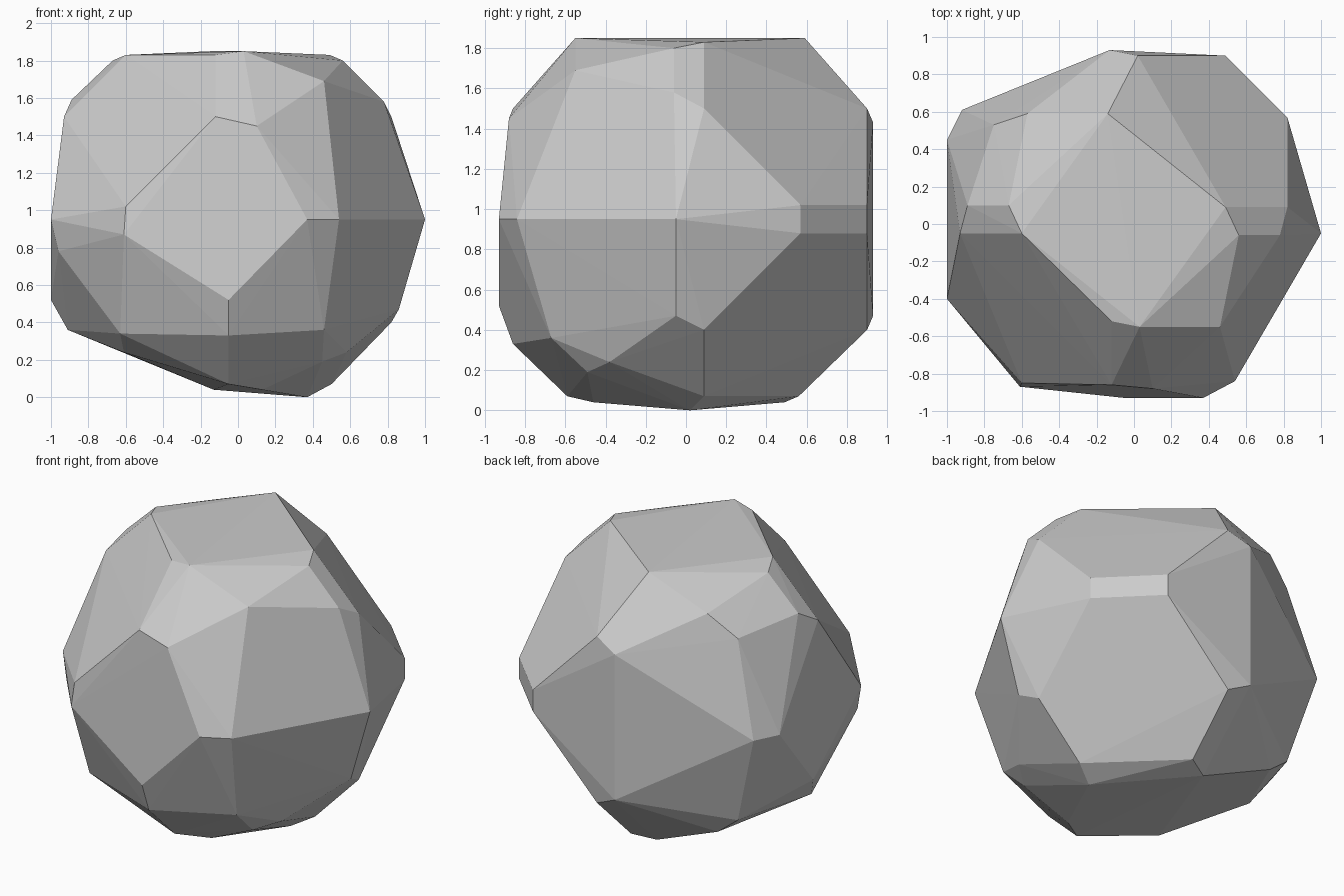
import bpy
import bmesh

default_cube = bpy.data.objects.get("Cube")
if default_cube:
    bpy.data.objects.remove(default_cube, do_unlink=True)

UNIT = 0.01      # corner positions are given in hundredths
MIDDLE = 95      # height of the widest belt


def make_material(name, color):
    material = bpy.data.materials.new(name)
    material.use_nodes = True
    material.diffuse_color = color
    material.node_tree.nodes["Principled BSDF"].inputs["Base Color"].default_value = color
    return material


def mirrored_about_belt(corners):
    """Repeat (x, y, height above belt) corners above and below the belt."""
    return [(x, y, MIDDLE + side * h) for x, y, h in corners for side in (1, -1)]


# Flat chipped faces on the back and right, matching above and below the belt
paired_corners = mirrored_about_belt([
    (82, 57, 7), (49, 90, 7), (2, 90, 55), (-13, 93, 48), (82, 9, 55), (-75, 53, 60),
])

# Broad face at the front
front_corners = [
    (-12, -86, 150), (10, -88, 145), (37, -93, 95), (54, -84, 95),
    (-5, -93, 52), (-61, -87, 87), (-60, -85, 102),
]

# Crown of the rock
top_corners = [
    (-14, 59, 185), (49, 9, 183), (56, -6, 180), (3, -55, 185), (-12, -52, 183),
    (-60, -5, 183), (-67, 10, 180), (46, -55, 169), (-57, 59, 169), (78, -6, 158),
]

# Pointed corners around the belt and the side
side_corners = [
    (100, -5, 95), (86, -5, 47), (-100, -40, 95), (-100, 45, 95), (-92, 61, 95),
    (-96, -42, 78), (-93, -5, 150), (-89, 10, 159), (-100, 10, 52), (-91, -1, 36),
]

# Underside and its sloping rim
bottom_corners = [
    (-5, -86, 33), (46, -67, 36), (-63, -65, 34), (-5, -59, 7), (13, -46, 4),
    (58, -38, 24), (45, -49, 19), (-61, -49, 24), (-61, 54, 24), (1, 56, 7),
    (-13, 49, 4), (50, 9, 7), (37, 2, 0),
]

# Wrap all corners in one faceted skin
bm = bmesh.new()
for corner in paired_corners + front_corners + top_corners + side_corners + bottom_corners:
    bm.verts.new([value * UNIT for value in corner])
hull = bmesh.ops.convex_hull(bm, input=bm.verts)
spare = {v for v in hull["geom_interior"] + hull["geom_unused"]
         if isinstance(v, bmesh.types.BMVert)}
bmesh.ops.delete(bm, geom=list(spare), context="VERTS")
bmesh.ops.recalc_face_normals(bm, faces=bm.faces)
for face in bm.faces:
    face.smooth = False

mesh = bpy.data.meshes.new("boulder")
bm.to_mesh(mesh)
bm.free()
mesh.materials.append(make_material("stone grey", (0.6, 0.6, 0.6, 1.0)))
boulder = bpy.data.objects.new("boulder", mesh)
bpy.context.scene.collection.objects.link(boulder)
